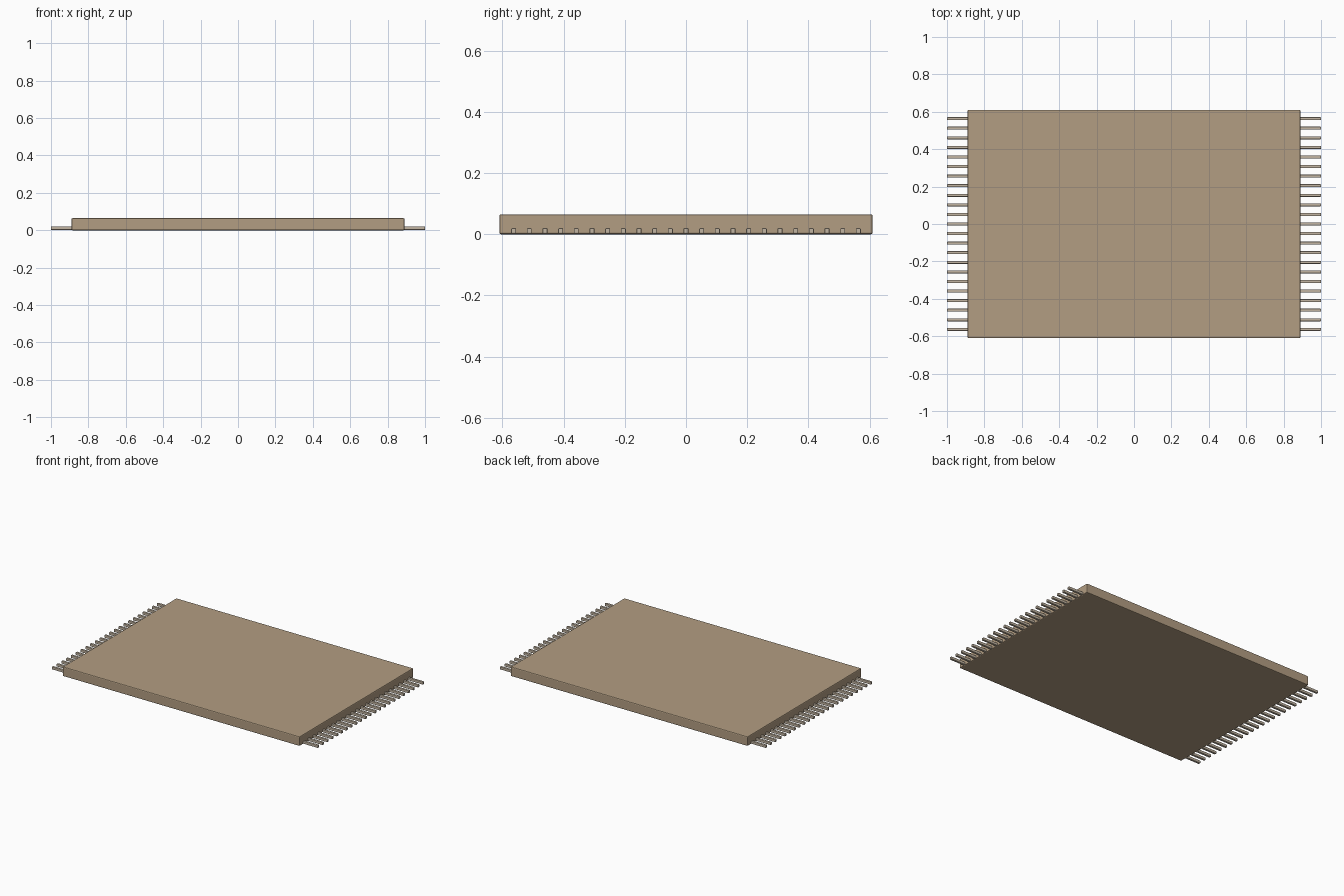
import bpy

if "Cube" in bpy.data.objects:
    bpy.data.objects.remove(bpy.data.objects["Cube"])

def material(name, rgb):
    m = bpy.data.materials.new(name)
    m.diffuse_color = (*rgb, 1.0)
    m.use_nodes = True
    m.node_tree.nodes["Principled BSDF"].inputs["Base Color"].default_value = m.diffuse_color
    return m

woven = material("tan_weave", (0.45, 0.34, 0.225))
thread = material("pale_thread", (0.54, 0.46, 0.36))

def box(name, lo, hi, mat, bevel):
    centre = [(a + b) / 2 for a, b in zip(lo, hi)]
    bpy.ops.mesh.primitive_cube_add(size=1, location=centre)
    ob = bpy.context.object
    ob.name = name
    ob.scale = [b - a for a, b in zip(lo, hi)]
    bpy.ops.object.transform_apply(location=False, rotation=False, scale=True)
    ob.data.materials.append(mat)
    mod = ob.modifiers.new("soft_edges", 'BEVEL')
    mod.width = bevel
    mod.segments = 2
    return ob

# Rug slab
box("rug_body", (-0.89, -0.61, 0), (0.89, 0.61, 0.065), woven, 0.006)

# Fringe strands along both short ends
COUNT, PITCH, HALF = 23, 0.0512, 0.008
for side, label in ((-1, "left"), (1, "right")):
    x0, x1 = sorted((side * 0.885, side * 1.0))
    for i in range(COUNT):
        y = (i - (COUNT - 1) / 2) * PITCH
        box(f"{label}_fringe_{i + 1}", (x0, y - HALF, 0.002),
            (x1, y + HALF, 0.02), thread, 0.003)
